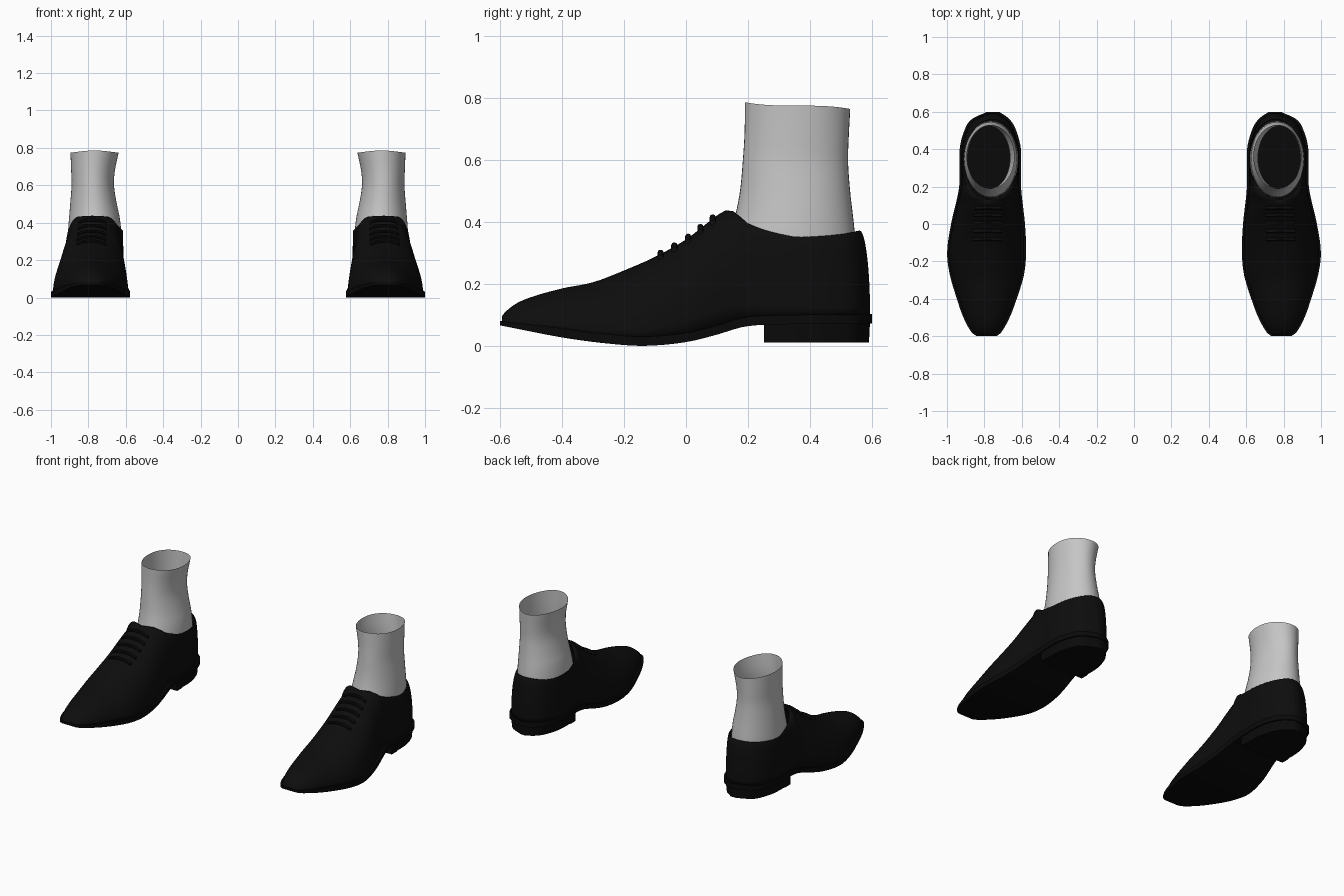
import bpy, bmesh, math

if "Cube" in bpy.data.objects:
    bpy.data.objects.remove(bpy.data.objects["Cube"])

def material(name, c):
    m = bpy.data.materials.new(name)
    m.diffuse_color = (c, c, c, 1)
    m.use_nodes = True
    m.node_tree.nodes["Principled BSDF"].inputs["Base Color"].default_value = m.diffuse_color
    return m

BLACK = material("black leather", 0.004)
SOLE = material("black sole", 0.003)
GREY = material("light grey sock", 0.56)

def smooth(table):
    """Smooth function through (y, value) points."""
    n = len(table)
    def slope(i):
        a, b = table[max(i - 1, 0)], table[min(i + 1, n - 1)]
        return (b[1] - a[1]) / (b[0] - a[0])
    def f(y):
        y = min(max(y, table[0][0]), table[-1][0])
        i = 0
        while i < n - 2 and y > table[i + 1][0]:
            i += 1
        (y0, v0), (y1, v1) = table[i], table[i + 1]
        h = y1 - y0
        t = (y - y0) / h
        return ((2*t**3 - 3*t*t + 1) * v0 + (t**3 - 2*t*t + t) * h * slope(i)
                + (3*t*t - 2*t**3) * v1 + (t**3 - t*t) * h * slope(i + 1))
    return f

# Shoe outline and profiles along y
inner = smooth([(-.6, .735), (-.58, .71), (-.5, .665), (-.4, .627), (-.27, .588), (-.15, .577), (0, .583),
                (.2, .604), (.4, .605), (.5, .63), (.56, .665), (.6, .72)])
outer = smooth([(-.6, .84), (-.58, .868), (-.5, .912), (-.4, .947), (-.27, .985), (-.15, .999), (0, .978),
                (.2, .935), (.4, .932), (.5, .907), (.56, .868), (.6, .785)])
bottom = smooth([(-.6, .066), (-.4, .027), (-.25, .007), (-.13, 0), (0, .012), (.1, .036), (.18, .06),
                 (.26, .068), (.6, .072)])
ridge = smooth([(-.6, .085), (-.585, .107), (-.55, .135), (-.5, .157), (-.4, .185), (-.3, .205), (-.2, .243),
                (-.1, .287), (0, .343), (.08, .405), (.13, .438), (.16, .43), (.2, .395), (.3, .362),
                (.4, .355), (.5, .36), (.56, .372)])
middle = smooth([(-.6, .787), (.1, .782), (.25, .763), (.6, .757)])
round_n = smooth([(-.6, 1.9), (-.2, 2.0), (.1, 2.5), (.3, 2.2), (.6, 2.0)])

def sole_top(y):
    return bottom(y) + .014 + .016 * min(1, (y + .6) / .2)

STATIONS = [-.6 * math.cos(math.pi * i / 72) for i in range(73)]
RIM = .13   # y of the front of the opening

def upper_point(y, side, t):
    """Point on the upper: t = 0 at the welt, pi/2 at the ridge or rim."""
    n = round_n(y)
    xs = outer(y) - .01 if side > 0 else inner(y) + .01
    if y < RIM:
        yt, w = y * .99, 0
    else:
        yt = RIM + (y - RIM) * (.56 - RIM) / (.6 - RIM)
        w = .145 * math.sqrt(max(0, 1 - ((yt - .345) / .215) ** 2))
    xt = middle(yt) + side * w
    zs = sole_top(y) - .003
    k = max(math.cos(t), 0) ** (2 / n)
    v = math.sin(t) ** (2 / n)
    return (xt + (xs - xt) * k, yt + (y * .99 - yt) * k, zs + (ridge(yt) - zs) * v)

def finish(name, bm, mat, angle=40, thick=0):
    bmesh.ops.remove_doubles(bm, verts=bm.verts, dist=.0003)
    bmesh.ops.recalc_face_normals(bm, faces=bm.faces)
    me = bpy.data.meshes.new(name)
    bm.to_mesh(me)
    bm.free()
    ob = bpy.data.objects.new(name, me)
    bpy.context.collection.objects.link(ob)
    me.materials.append(mat)
    bpy.ops.object.select_all(action='DESELECT')
    ob.select_set(True)
    bpy.context.view_layer.objects.active = ob
    bpy.ops.object.shade_smooth_by_angle(angle=math.radians(angle))
    if thick:
        ob.modifiers.new("thickness", 'SOLIDIFY').thickness = thick
    ob.modifiers.new("other foot", 'MIRROR').use_mirror_merge = False
    return ob

def loft(bm, rows, caps=True):
    """Join closed loops of points into a tube."""
    vs = [[bm.verts.new(p) for p in r] for r in rows]
    n = len(rows[0])
    for a, b in zip(vs, vs[1:]):
        for j in range(n):
            bm.faces.new((a[j], a[(j + 1) % n], b[(j + 1) % n], b[j]))
    if caps:
        bm.faces.new(vs[0])
        bm.faces.new(vs[-1])

def slab(y, z0, z1, inset=0, flare=0, sy=1):
    a, b = inner(y) + inset, outer(y) - inset
    return [(a + flare, y * (sy - flare), z0), (b - flare, y * (sy - flare), z0), (b, y * sy, z1), (a, y * sy, z1)]

# Leather upper: left and right halves meeting on the ridge, open at the ankle
bm = bmesh.new()
J = 16
sides = []
for s in (-1, 1):
    grid = [[bm.verts.new(upper_point(y, s, math.pi / 2 * j / J)) for j in range(J + 1)] for y in STATIONS]
    for a, b in zip(grid, grid[1:]):
        for j in range(J):
            bm.faces.new((a[j], a[j + 1], b[j + 1], b[j]))
    sides.append(grid)
for e in (0, -1):
    l, r = sides[0][e], sides[1][e]
    for j in range(J):
        bm.faces.new((l[j], l[j + 1], r[j + 1], r[j]))
finish("shoe_upper", bm, BLACK, 50, .006)

# Sole with a thin projecting welt
bm = bmesh.new()
loft(bm, [slab(y, bottom(y), sole_top(y)) for y in STATIONS])
finish("sole", bm, SOLE)

# Heel block
bm = bmesh.new()
heel_ys = [.255] + [y for y in STATIONS if y > .27]
loft(bm, [slab(y, .01, bottom(y) + .01, .008, .006 if y > .3 else 0, .99) for y in heel_ys])
finish("heel_block", bm, SOLE)

# Laces across the instep
bm = bmesh.new()
for y0 in (-.08, -.035, .01, .05, .09):
    ts = [1.2, 1.3, 1.4, 1.5]
    path = [upper_point(y0, -1, t) for t in ts] + [upper_point(y0, 1, t) for t in reversed(ts)]
    loft(bm, [[(x, y + .01 * math.cos(a) - .003, z + .004 + .009 * math.sin(a))
               for a in (k * math.pi / 4 for k in range(8))] for x, y, z in path])
finish("laces", bm, BLACK)

# Ankle sock: oval rings (z, x min, x max, y front, y back)
sock = [(.24, .62, .91, .14, .55), (.36, .625, .908, .145, .545), (.43, .633, .903, .162, .538),
        (.5, .648, .897, .175, .53), (.6, .663, .89, .184, .523), (.68, .658, .892, .189, .525),
        (.775, .638, .896, .19, .53)]
curves = [smooth([(r[0], r[i]) for r in sock]) for i in range(1, 5)]
rows = []
for i in range(25):
    z = .24 + .535 * i / 24
    x0, x1, y0, y1 = (c(z) for c in curves)
    rows.append([((x0 + x1) / 2 + (x1 - x0) / 2 * math.cos(a), (y0 + y1) / 2 + (y1 - y0) / 2 * math.sin(a),
                  z - .011 * max(-.9, math.sin(a) ** 3) * i / 24) for a in (k * math.tau / 48 for k in range(48))])
bm = bmesh.new()
loft(bm, rows, caps=False)
finish("sock", bm, GREY, 60)
